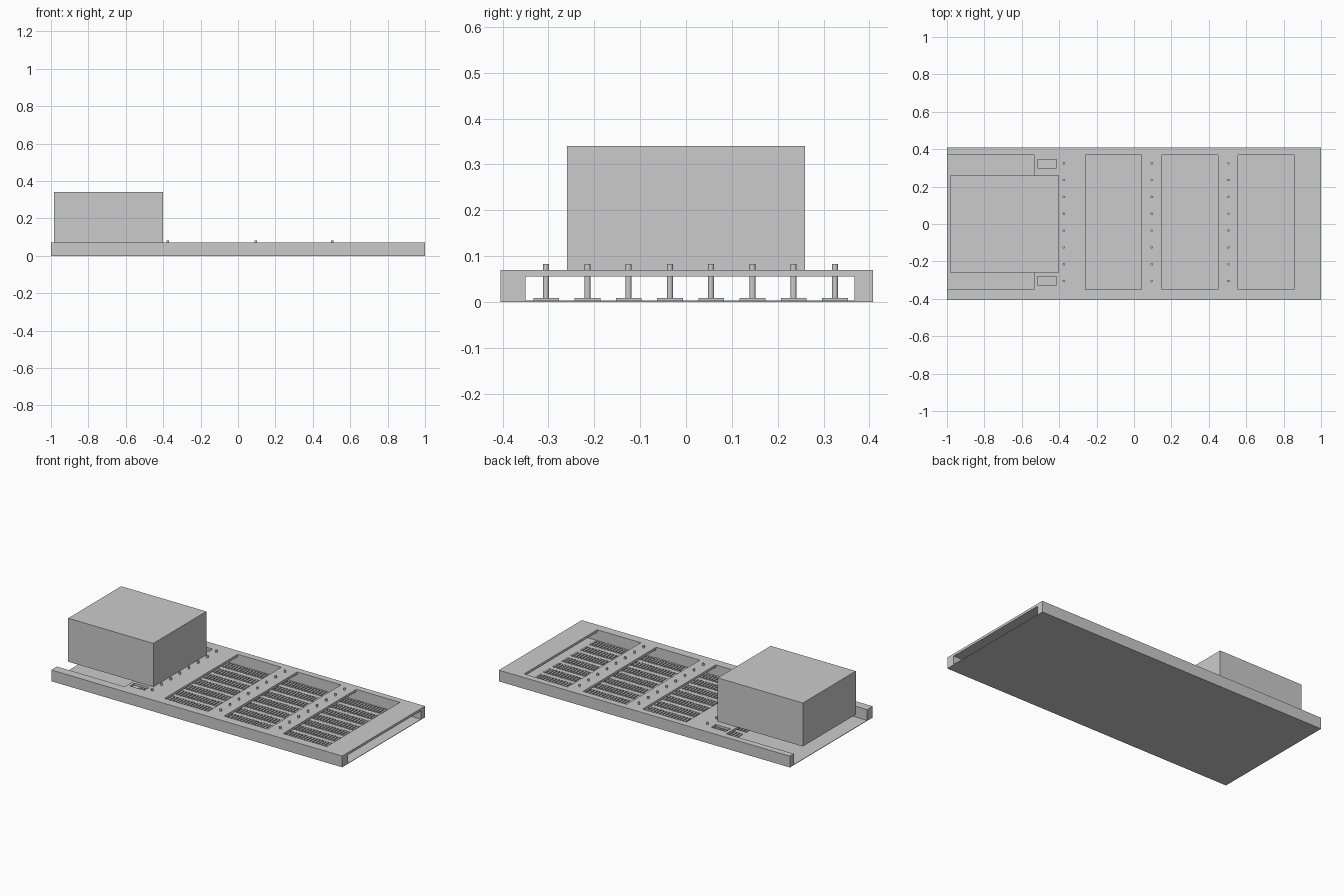
import bpy, bmesh
from mathutils import Matrix, Vector

if "Cube" in bpy.data.objects:
    bpy.data.objects.remove(bpy.data.objects["Cube"])


def make_object(name, bm):
    mesh = bpy.data.meshes.new(name)
    bm.to_mesh(mesh)
    bm.free()
    obj = bpy.data.objects.new(name, mesh)
    bpy.context.collection.objects.link(obj)
    return obj


def add_box(bm, x0, x1, y0, y1, z0, z1):
    centre = Vector(((x0 + x1) / 2, (y0 + y1) / 2, (z0 + z1) / 2))
    size = Matrix.Diagonal((x1 - x0, y1 - y0, z1 - z0, 1))
    bmesh.ops.create_cube(bm, size=1, matrix=Matrix.Translation(centre) @ size)


def boxes(name, items):
    bm = bmesh.new()
    for item in items:
        add_box(bm, *item)
    return make_object(name, bm)


Y_OUT0, Y_OUT1 = -0.405, 0.408
Y_IN0, Y_IN1 = -0.35, 0.368
FLOOR, UNDER, TOP = 0.003, 0.055, 0.07
ROWS = [-0.305 + 0.09 * i for i in range(8)]

# Thin bottom sheet
boxes("base_plate", [(-1, 1, Y_OUT0, Y_OUT1, 0, FLOOR)])

# Long side rails
boxes("side_rails", [(-1, 1, Y_OUT0, Y_IN0, FLOOR, TOP),
                     (-1, 1, Y_IN1, Y_OUT1, FLOOR, TOP)])

# Cross bars of the top frame, leaving three windows and an open left end
bars = [(-0.535, -0.515), (-0.415, -0.26), (0.04, 0.15), (0.45, 0.555), (0.855, 1)]
boxes("top_cross_bars", [(a, b, Y_IN0, Y_IN1, UNDER, TOP) for a, b in bars])

# Bar section around the two small cable slots
slots = [(Y_IN0, -0.325), (-0.28, 0.30), (0.345, Y_IN1)]
boxes("slotted_bar", [(-0.515, -0.415, a, b, UNDER, TOP) for a, b in slots])

# Large housing at the left end
boxes("housing", [(-0.985, -0.40, -0.26, 0.26, TOP, 0.34)])

# Eight rows of small flat segments on the floor
segments = []
for y in ROWS:
    for i in range(70):
        x = -0.535 + i * 0.02
        segments.append((x, x + 0.012, y - 0.028, y + 0.028, 0.0, 0.009))
boxes("segment_rows", segments)

# Three lines of pins rising through the cross bars
bm = bmesh.new()
for x in (-0.375, 0.095, 0.505):
    for y in ROWS:
        bmesh.ops.create_cone(bm, cap_ends=True, segments=12, radius1=0.0065,
                              radius2=0.0065, depth=0.08,
                              matrix=Matrix.Translation((x, y, 0.043)))
make_object("pins", bm)
